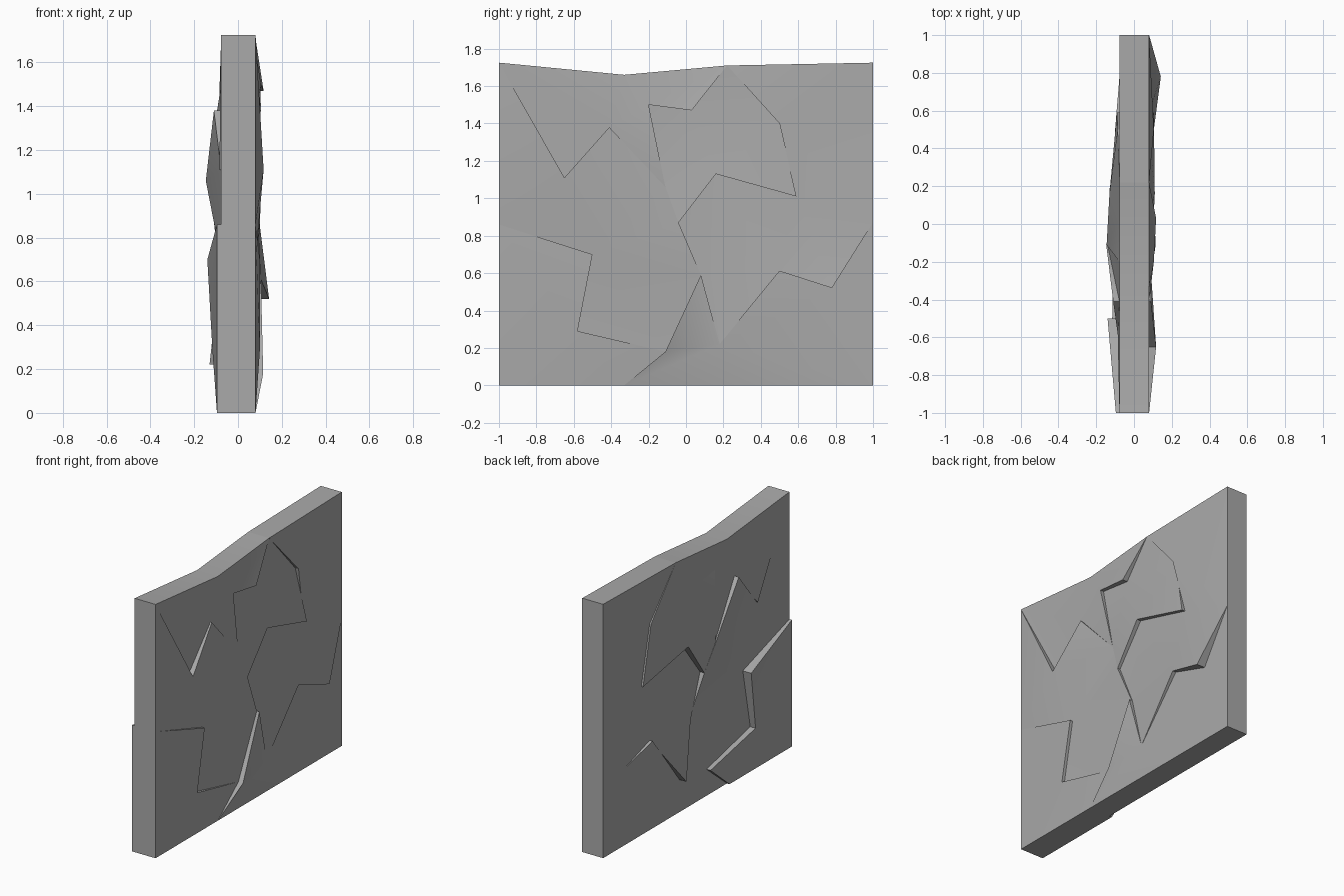
import bpy
import bmesh

if "Cube" in bpy.data.objects:
    bpy.data.objects.remove(bpy.data.objects["Cube"], do_unlink=True)

stone = bpy.data.materials.new("stone grey")
stone.use_nodes = True
stone.diffuse_color = (0.4, 0.4, 0.4, 1)
stone.node_tree.nodes["Principled BSDF"].inputs["Base Color"].default_value = stone.diffuse_color

# Shared corners of the cracked wall in its own plane (y, z)
corner = {
    "front_bottom": (-1, 0), "front_edge": (-1, 0.86), "front_top": (-1, 1.725),
    "top_dip": (-0.33, 1.66), "top_crack": (0.22, 1.71), "back_top": (1, 1.725),
    "back_edge": (1, 0.87), "back_bottom": (1, 0), "bottom_crack": (-0.33, 0),
    "left_notch": (-0.65, 1.11), "left_peak": (-0.41, 1.38), "centre": (-0.11, 1.06),
    "upper_bend": (-0.2, 1.5), "upper_notch": (0.03, 1.47),
    "right_bend": (0.5, 1.4), "right_tip": (0.59, 1.01), "inner_bend": (0.16, 1.13),
    "middle": (-0.04, 0.87), "fork": (0.08, 0.59), "wedge_tip": (0.18, 0.22),
    "low_peak": (0.5, 0.61), "low_notch": (0.78, 0.52),
    "foot_bend": (-0.11, 0.18), "foot_corner": (-0.58, 0.29), "foot_peak": (-0.5, 0.7),
}

RIGHT, LEFT = 0.08, -0.077      # resting surfaces on the two broad sides


def shard(name, outline, right_lift, left_lift, left_base=LEFT):
    """Slab piece whose listed corners stand proud of either broad side."""
    bm = bmesh.new()
    right, left = [], []
    for key in outline.split():
        y, z = corner[key]
        right.append(bm.verts.new((right_lift.get(key, RIGHT), y, z)))
        left.append(bm.verts.new((left_lift.get(key, left_base), y, z)))
    faces = [bm.faces.new(right), bm.faces.new(left[::-1])]
    for i in range(len(right)):
        bm.faces.new((right[i - 1], left[i - 1], left[i], right[i]))
    bm.normal_update()
    bmesh.ops.triangulate(bm, faces=faces, ngon_method='BEAUTY')
    bmesh.ops.recalc_face_normals(bm, faces=bm.faces)
    mesh = bpy.data.meshes.new(name)
    bm.to_mesh(mesh)
    bm.free()
    mesh.materials.append(stone)
    piece = bpy.data.objects.new(name, mesh)
    bpy.context.collection.objects.link(piece)
    bpy.ops.object.select_all(action='DESELECT')
    piece.select_set(True)
    bpy.context.view_layer.objects.active = piece
    bpy.ops.object.shade_smooth_by_angle(angle=0.5)


# Six interlocking shards
shard("top_left_shard",
      "front_top left_notch left_peak centre upper_bend upper_notch top_crack top_dip",
      {"upper_bend": 0.105, "upper_notch": 0.117},
      {"centre": -0.14, "left_notch": -0.085})

shard("upper_middle_shard",
      "top_crack upper_notch upper_bend centre middle inner_bend right_tip right_bend",
      {"inner_bend": 0.11, "right_tip": 0.105, "middle": 0.1},
      {"centre": -0.145, "middle": -0.11, "inner_bend": -0.13,
       "right_tip": -0.09, "right_bend": -0.087})

shard("right_shard",
      "top_crack right_bend right_tip inner_bend middle fork wedge_tip low_peak "
      "low_notch back_edge back_top",
      {"low_notch": 0.142, "low_peak": 0.105, "right_bend": 0.105, "wedge_tip": 0.09},
      {"wedge_tip": -0.13, "fork": -0.09})

shard("bottom_right_shard",
      "back_edge low_notch low_peak wedge_tip fork foot_bend bottom_crack back_bottom",
      {"foot_bend": 0.115, "fork": 0.105, "wedge_tip": 0.09},
      {"low_peak": -0.1})

shard("bottom_left_shard",
      "front_edge foot_peak foot_corner foot_bend bottom_crack front_bottom",
      {"foot_peak": 0.1, "foot_corner": 0.1},
      {"foot_peak": -0.14, "foot_corner": -0.117, "foot_bend": -0.107},
      left_base=-0.096)

shard("left_middle_shard",
      "front_top front_edge foot_peak foot_corner foot_bend fork middle centre "
      "left_peak left_notch",
      {"left_notch": 0.117, "left_peak": 0.09, "middle": 0.1, "fork": 0.085},
      {"centre": -0.147, "middle": -0.11, "left_peak": -0.11})
